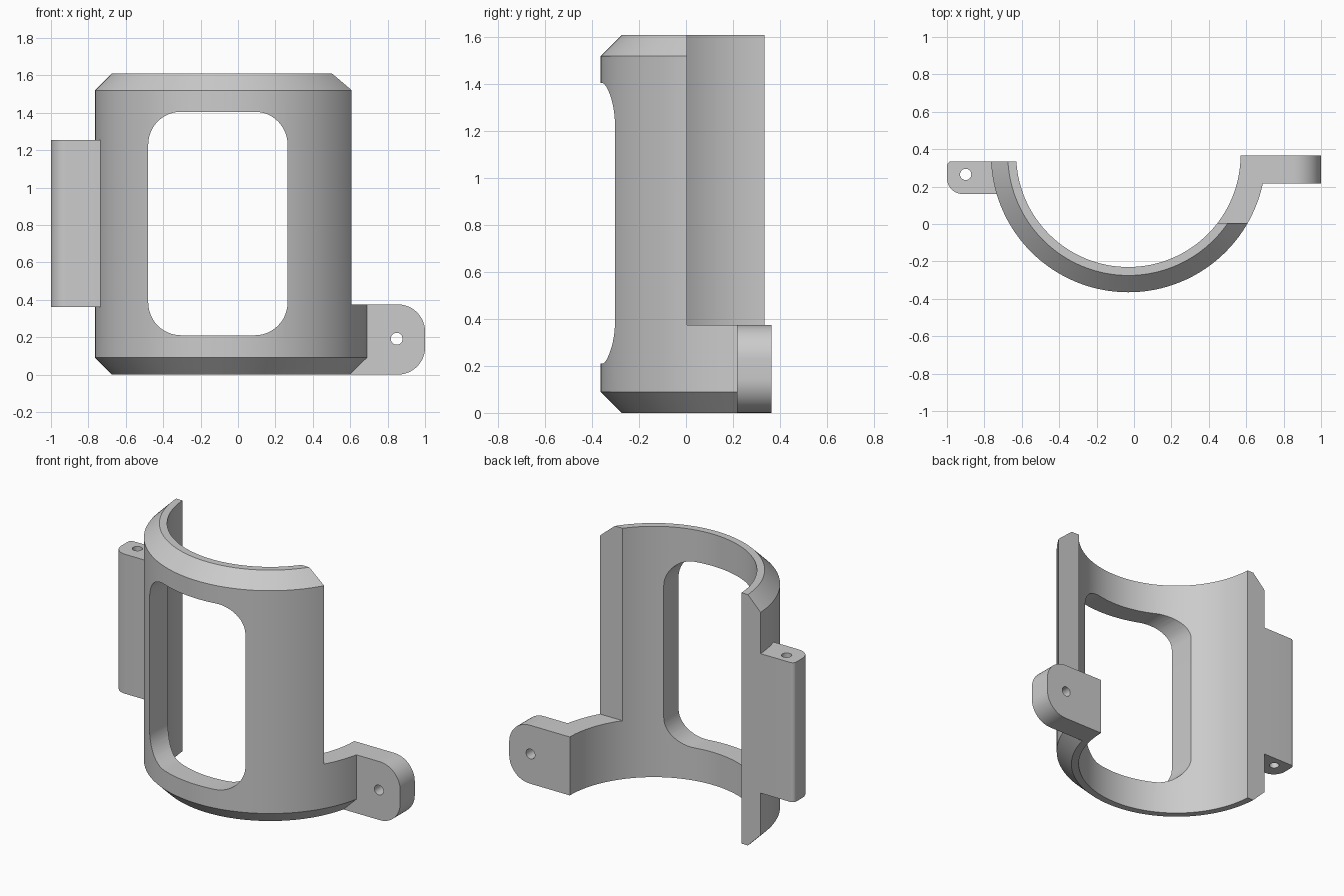
import bpy, bmesh, math
from mathutils import Vector

old = bpy.data.objects.get("Cube")
if old:
    bpy.data.objects.remove(old, do_unlink=True)

CX, CY = -0.03, 0.37            # axis of the half cylinder
R_OUT, R_RIM, R_IN = 0.735, 0.645, 0.6
HEIGHT, CHAMFER = 1.61, 0.09

grey = bpy.data.materials.new("light grey")
grey.use_nodes = True
colour = (0.6, 0.6, 0.6, 1)
grey.diffuse_color = colour
grey.node_tree.nodes["Principled BSDF"].inputs["Base Color"].default_value = colour


def finish(name, bm):
    bmesh.ops.recalc_face_normals(bm, faces=bm.faces)
    mesh = bpy.data.meshes.new(name)
    bm.to_mesh(mesh)
    bm.free()
    mesh.materials.append(grey)
    obj = bpy.data.objects.new(name, mesh)
    bpy.context.collection.objects.link(obj)
    return obj


def prism(name, corners, axis, lo, hi):
    """Extrude a rectangle of (u, v, radius) corners along an axis."""
    pts = []
    n = len(corners)
    for i, (u, v, r) in enumerate(corners):
        p = Vector((u, v))
        if not r:
            pts.append(p)
            continue
        a = (Vector(corners[i - 1][:2]) - p).normalized() * r
        b = (Vector(corners[(i + 1) % n][:2]) - p).normalized() * r
        for k in range(13):
            t = k / 12 * math.pi / 2
            pts.append(p + a + b - b * math.cos(t) - a * math.sin(t))
    place = {"x": lambda p: (lo, p.x, p.y),
             "y": lambda p: (p.x, lo, p.y),
             "z": lambda p: (p.x, p.y, lo)}[axis]
    bm = bmesh.new()
    face = bm.faces.new([bm.verts.new(place(p)) for p in pts])
    ext = bmesh.ops.extrude_face_region(bm, geom=[face])
    shift = Vector([hi - lo if c == axis else 0 for c in "xyz"])
    bmesh.ops.translate(bm, vec=shift,
                        verts=[g for g in ext["geom"] if isinstance(g, bmesh.types.BMVert)])
    return finish(name, bm)


def rect(u0, u1, v0, v1, radii=(0, 0, 0, 0)):
    return [(u0, v0, radii[0]), (u1, v0, radii[1]), (u1, v1, radii[2]), (u0, v1, radii[3])]


def turned(name, rings, x, y, segments):
    """Solid of stacked (radius, z) rings about a vertical axis."""
    bm = bmesh.new()
    loops = [[bm.verts.new((x + r * math.cos(math.tau * i / segments),
                            y + r * math.sin(math.tau * i / segments), z))
              for i in range(segments)] for r, z in rings]
    for a, b in zip(loops, loops[1:]):
        for i in range(segments):
            j = (i + 1) % segments
            bm.faces.new((a[i], a[j], b[j], b[i]))
    bm.faces.new(loops[0])
    bm.faces.new(loops[-1])
    return finish(name, bm)


def combine(target, other, operation):
    mod = target.modifiers.new(operation.lower(), "BOOLEAN")
    mod.operation, mod.solver, mod.object = operation, "EXACT", other
    bpy.context.view_layer.objects.active = target
    bpy.ops.object.modifier_apply(modifier=mod.name)
    bpy.data.objects.remove(other, do_unlink=True)


# Chamfered body, opened at the back and cut away on the upper left side
body = turned("clamp_shell", [(R_RIM, 0), (R_OUT, CHAMFER),
                              (R_OUT, HEIGHT - CHAMFER), (R_RIM, HEIGHT)], CX, CY, 128)
combine(body, prism("back_cutter", rect(-2, 2, 0.335, 2), "z", -1, 3), "DIFFERENCE")
combine(body, prism("side_cutter", rect(0, 2, 0.005, 2), "z", 0.375, 3), "DIFFERENCE")

# Screw tab at the lower left and hinge block on the right
combine(body, prism("screw_tab", rect(0.5, 1, 0, 0.375, (0, 0.145, 0.145, 0)),
                    "y", 0.217, 0.365), "UNION")
combine(body, prism("hinge_block", rect(-1, -0.67, 0.16, 0.335, (0.085, 0, 0, 0.025)),
                    "z", 0.36, 1.255), "UNION")

# Bore, window and pin holes
combine(body, turned("bore_cutter", [(R_IN, -1), (R_IN, 3)], CX, CY, 128), "DIFFERENCE")
combine(body, prism("window_cutter", rect(-0.48, 0.265, 0.21, 1.405, (0.175,) * 4),
                    "y", -1, 0.3), "DIFFERENCE")
combine(body, turned("hinge_hole_cutter", [(0.03, 0), (0.03, 2)], -0.9, 0.265, 32), "DIFFERENCE")
combine(body, prism("tab_hole_cutter", rect(0.817, 0.88, 0.16, 0.223, (0.0314,) * 4),
                    "y", 0, 1), "DIFFERENCE")

bpy.ops.object.select_all(action="DESELECT")
body.select_set(True)
bpy.context.view_layer.objects.active = body
bpy.ops.object.shade_smooth_by_angle(angle=math.radians(25))
